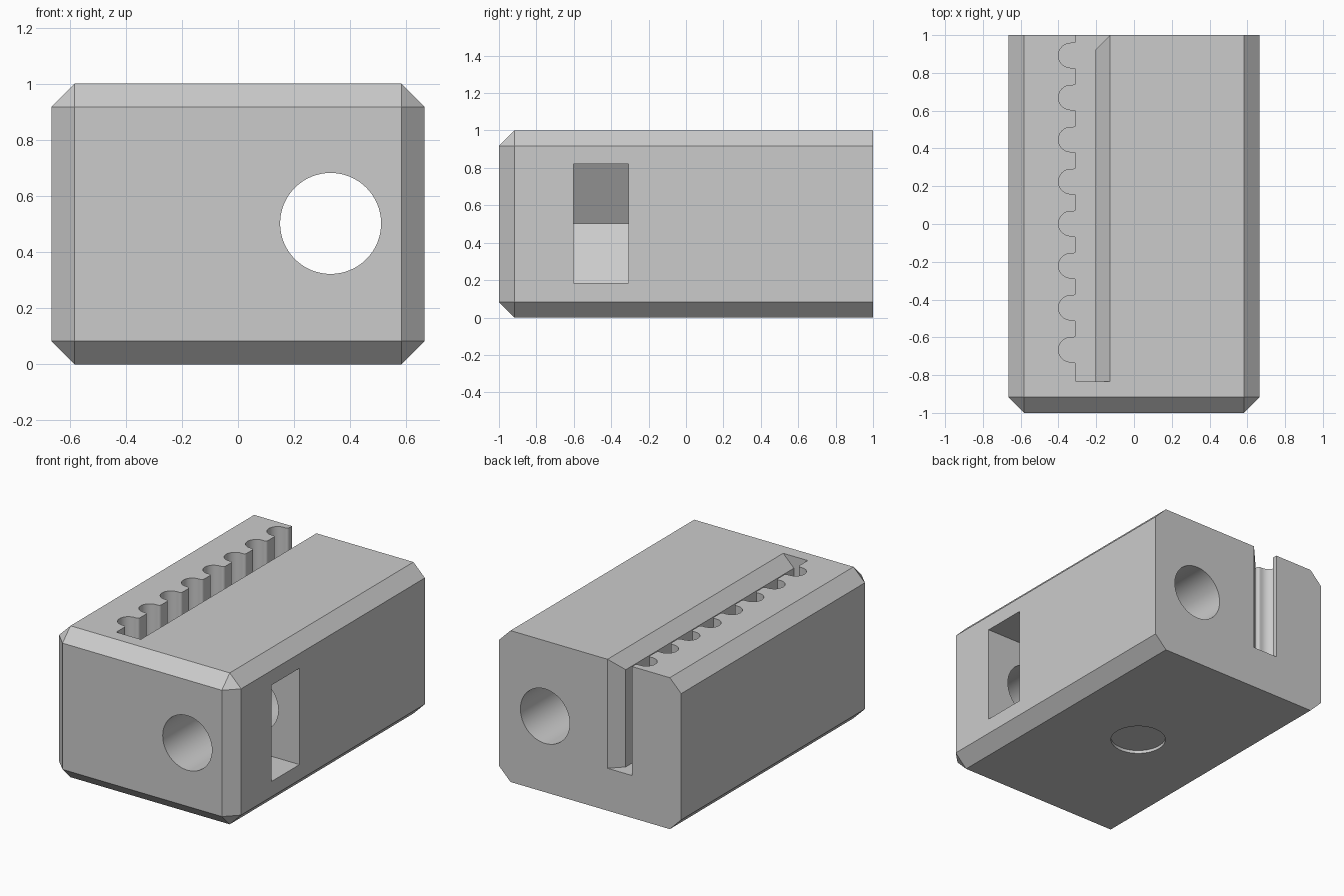
import bpy, bmesh, math
from math import sin, cos, pi
from mathutils import Vector

cube = bpy.data.objects.get("Cube")
if cube:
    bpy.data.objects.remove(cube, do_unlink=True)

HALF_W, CHAMFER = 0.665, 0.083

grey = bpy.data.materials.new("light_grey_plastic")
grey.use_nodes = True
grey.diffuse_color = (0.6, 0.6, 0.6, 1)
grey.node_tree.nodes["Principled BSDF"].inputs["Base Color"].default_value = (0.6, 0.6, 0.6, 1)


def finish(name, bm):
    bmesh.ops.recalc_face_normals(bm, faces=bm.faces)
    mesh = bpy.data.meshes.new(name)
    bm.to_mesh(mesh)
    bm.free()
    mesh.materials.append(grey)
    obj = bpy.data.objects.new(name, mesh)
    bpy.context.collection.objects.link(obj)
    return obj


def prism(name, points, direction):
    """Extrude a closed outline of 3D points along a direction."""
    bm = bmesh.new()
    face = bm.faces.new([bm.verts.new(p) for p in points])
    top = bmesh.ops.extrude_face_region(bm, geom=[face])["geom"]
    verts = [g for g in top if isinstance(g, bmesh.types.BMVert)]
    bmesh.ops.translate(bm, verts=verts, vec=Vector(direction))
    return finish(name, bm)


def arc(cx, cy, r, start, end, steps):
    angles = [math.radians(start + (end - start) * i / steps) for i in range(steps + 1)]
    return [(cx + r * cos(a), cy + r * sin(a)) for a in angles]


def cut(body, cutter):
    mod = body.modifiers.new(cutter.name, "BOOLEAN")
    mod.operation = "DIFFERENCE"
    mod.solver = "EXACT"
    mod.object = cutter
    bpy.context.view_layer.objects.active = body
    bpy.ops.object.modifier_apply(modifier=mod.name)
    bpy.data.objects.remove(cutter, do_unlink=True)


# Block, chamfered everywhere except around the flat back face
bm = bmesh.new()
bmesh.ops.create_cube(bm, size=1)
for v in bm.verts:
    v.co = (v.co.x * 2 * HALF_W, v.co.y * 2, v.co.z + 0.5)
edges = [e for e in bm.edges if not all(v.co.y > 0 for v in e.verts)]
bmesh.ops.bevel(bm, geom=edges, offset=CHAMFER, offset_type="OFFSET",
                segments=1, profile=0.5, affect="EDGES")
body = finish("clamp_block", bm)

# Toothed belt slot, with a chamfered mouth at the back
LEFT, RIGHT, FRONT, FLOOR = -0.306, -0.205, -0.833, 0.28
TOOTH_R, FILLET, PITCH = 0.065, 0.016, 0.2225
profile = [(LEFT, FRONT), (RIGHT, FRONT), (RIGHT, 0.922), (RIGHT + 0.12, 1.042), (LEFT, 1.042)]
for i in range(4, -4, -1):
    y = i * PITCH + 0.002
    off = TOOTH_R + FILLET
    profile += arc(LEFT - FILLET, y + off, FILLET, 0, -90, 5)
    profile += arc(-0.335, y, TOOTH_R, 90, 270, 20)
    profile += arc(LEFT - FILLET, y - off, FILLET, 90, 0, 5)
cut(body, prism("belt_slot", [(x, y, FLOOR) for x, y in profile], (0, 0, 1)))

# Chamfer along the top edge of the slot
lip = [(RIGHT - 0.04, 0.922), (RIGHT, 0.922), (RIGHT + 0.12, 1.042), (RIGHT - 0.04, 1.042)]
cut(body, prism("slot_lip", [(x, FRONT, z) for x, z in lip], (0, 2, 0)))

# Screw bore running front to back
BORE_X, BORE_Z = 0.33, 0.502
bore = arc(BORE_X, BORE_Z, 0.18, 0, 360, 64)[:-1]
cut(body, prism("screw_bore", [(x, -1.2, z) for x, z in bore], (0, 2.4, 0)))

# Hexagonal nut pocket opening on the left side
FLAT = 0.318
CORNER = FLAT / cos(pi / 6)
pocket = [(0.8, BORE_Z - FLAT), (0.8, BORE_Z + FLAT), (BORE_X - CORNER / 2, BORE_Z + FLAT),
          (BORE_X - CORNER, BORE_Z), (BORE_X - CORNER / 2, BORE_Z - FLAT)]
cut(body, prism("nut_pocket", [(x, -0.602, z) for x, z in pocket], (0, 0.294, 0)))

# Shallow round recess underneath
disc = arc(0, 0.04, 0.168, 0, 360, 64)[:-1]
cut(body, prism("base_recess", [(x, y, -0.1) for x, y in disc], (0, 0, 0.12)))

bpy.ops.object.select_all(action="DESELECT")
body.select_set(True)
bpy.context.view_layer.objects.active = body
bpy.ops.object.shade_smooth_by_angle(angle=math.radians(25))
